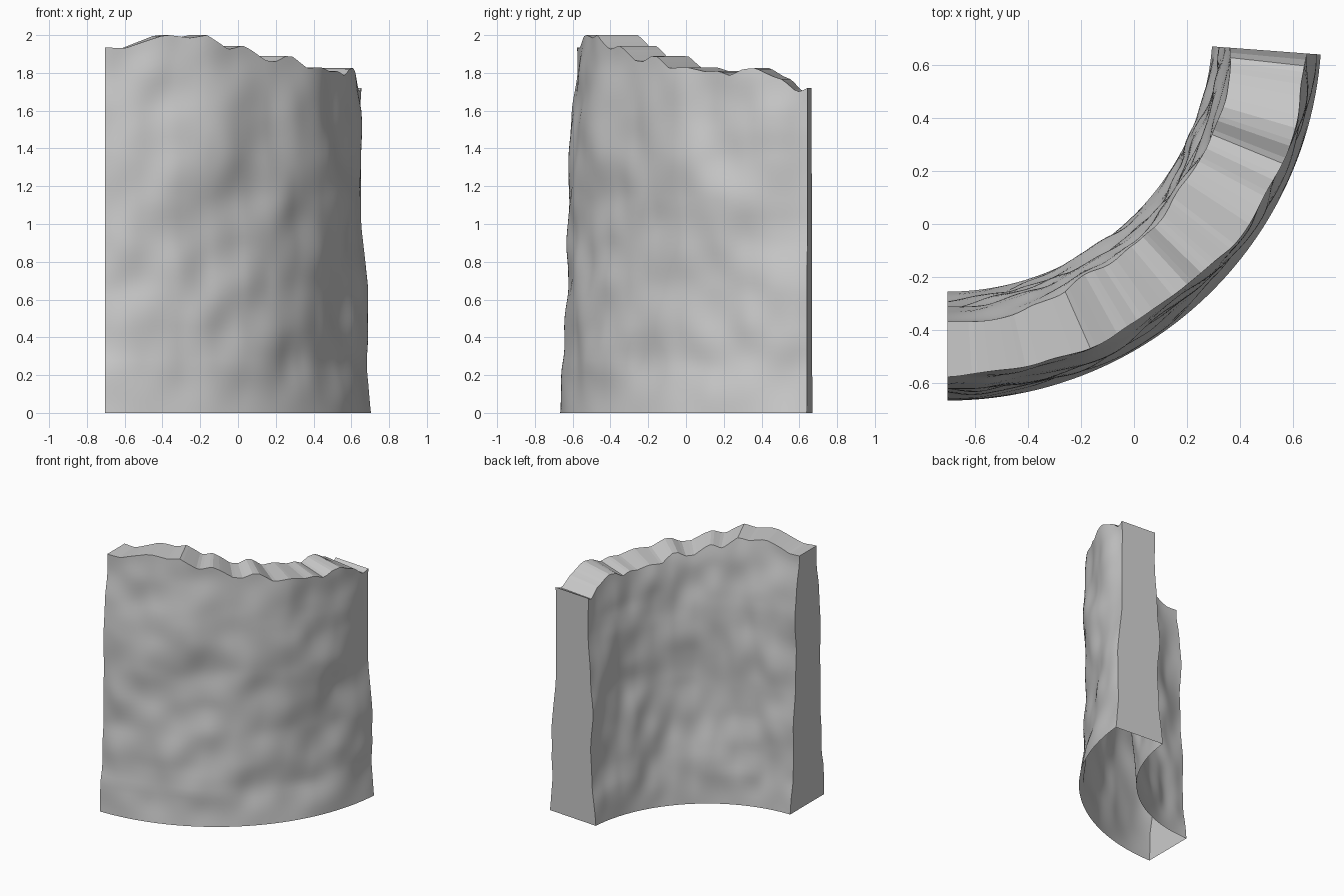
import bpy, bmesh, math
from mathutils import Vector, noise

if "Cube" in bpy.data.objects:
    bpy.data.objects.remove(bpy.data.objects["Cube"])

CX, CY, SPAN = -0.703, 0.745, 85.7      # arc centre and sweep (degrees)
COLS, ROWS = 86, 56

# ragged crest: (angle, height); wall radii: (height, radius)
CREST = [(0, 1.935), (4.5, 1.93), (9, 1.965), (13, 1.995), (15, 2.0), (20, 1.985), (24, 2.0),
         (29.5, 1.925), (31, 1.93), (33.5, 1.945), (36, 1.92), (40, 1.865), (43, 1.86), (46, 1.89),
         (48, 1.885), (52, 1.825), (57, 1.83), (62, 1.805), (65, 1.81), (68, 1.785), (71, 1.82),
         (74, 1.825), (78, 1.78), (80, 1.765), (83, 1.705), (84, 1.70), (85.7, 1.72)]
OUTER = [(0, 1.411), (0.3, 1.386), (0.6, 1.378), (1.0, 1.362), (1.5, 1.357), (2.0, 1.333)]
INNER = [(0, 1.0), (0.4, 1.028), (1.0, 1.053), (1.5, 1.06), (2.0, 1.09)]


def interp(table, x):
    for (a, u), (b, v) in zip(table, table[1:]):
        if x <= b:
            return u + (v - u) * (x - a) / (b - a)
    return table[-1][1]


def rough(t, z, seed):
    # soft stone bumps, fading out at the base line
    p = Vector((t * 1.3, z * 0.8, seed))
    n = 0.036 * noise.noise(p * 2.4) + 0.02 * noise.noise(p * 5.5 + Vector((7, 3, 1)))
    return n * min(1.0, z / 0.25)


bm = bmesh.new()


def skin(table, seed, lean):
    # lean pushes the upper part outwards towards the right-hand end
    grid = []
    for j in range(ROWS + 1):
        row = []
        for i in range(COLS + 1):
            deg = SPAN * i / COLS
            t = math.radians(deg)
            z = interp(CREST, deg) * j / ROWS
            push = lean * max(0, deg / SPAN - 0.5) * min(1, max(0, z - 0.6))
            r = interp(table, z) + rough(t, z, seed) + push
            row.append(bm.verts.new((CX + r * math.sin(t), CY - r * math.cos(t), z)))
        grid.append(row)
    return grid


out, inn = skin(OUTER, 1.37, 0.05), skin(INNER, 8.61, 0.0)

# curved outer and inner skins, smooth
for j in range(ROWS):
    for i in range(COLS):
        for g, flip in ((out, False), (inn, True)):
            q = [g[j][i], g[j][i + 1], g[j + 1][i + 1], g[j + 1][i]]
            bm.faces.new(q[::-1] if flip else q).smooth = True
    # flat cut ends
    bm.faces.new((inn[j][0], out[j][0], out[j + 1][0], inn[j + 1][0]))
    bm.faces.new((out[j][-1], inn[j][-1], inn[j + 1][-1], out[j + 1][-1]))

# ragged top, faceted; the underside stays open
for i in range(COLS):
    bm.faces.new((out[-1][i], out[-1][i + 1], inn[-1][i + 1], inn[-1][i]))

# crisp borders between skins, ends and top
for e in bm.edges:
    if len(e.link_faces) == 2 and not all(f.smooth for f in e.link_faces):
        e.smooth = False

mesh = bpy.data.meshes.new("curved_stone_wall")
bm.to_mesh(mesh)
bm.free()
wall = bpy.data.objects.new("curved_stone_wall", mesh)
bpy.context.collection.objects.link(wall)
